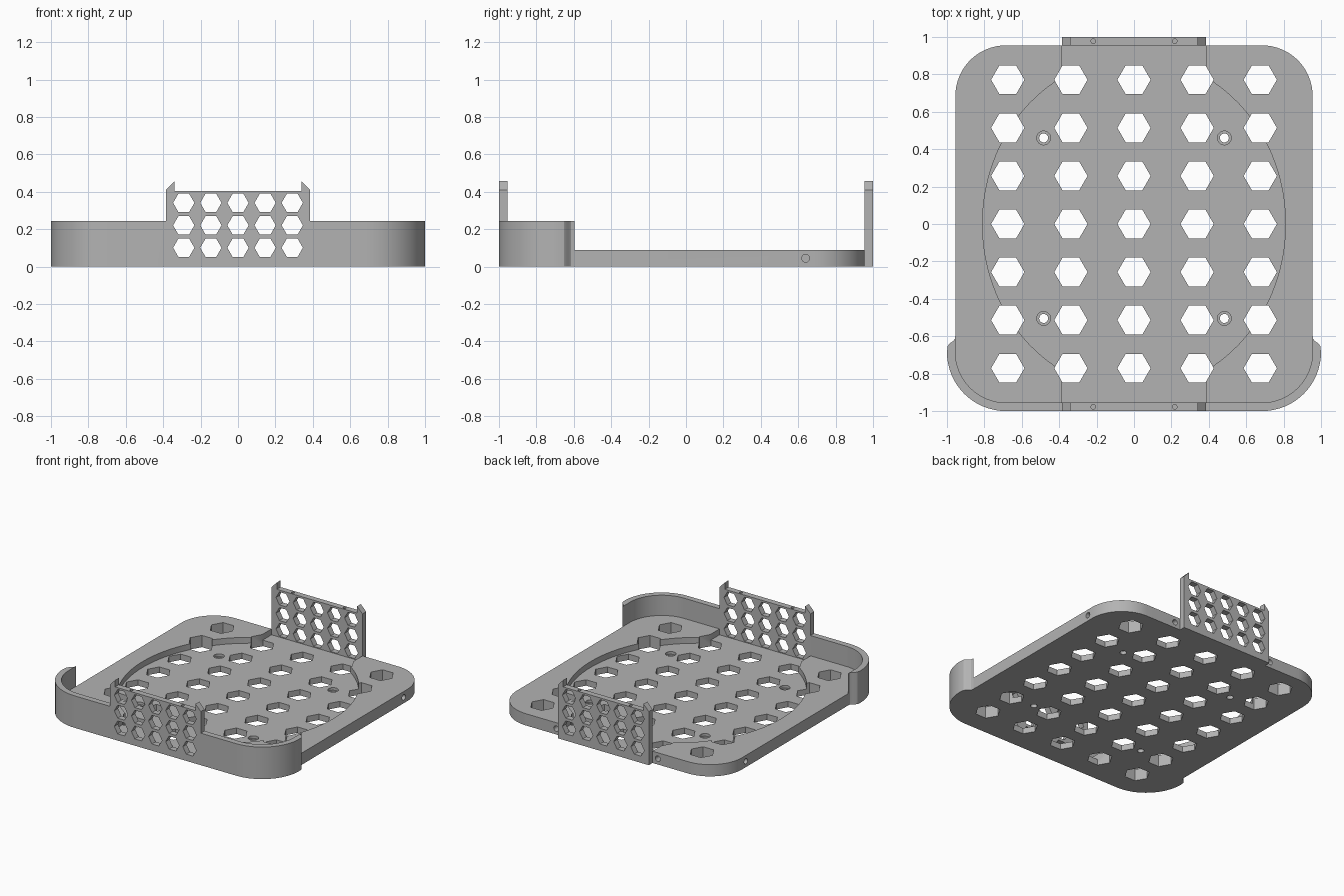
import bpy, bmesh, math
from mathutils import Matrix

if "Cube" in bpy.data.objects:
    bpy.data.objects.remove(bpy.data.objects["Cube"])

W, T = 0.955, 0.045            # tray half size, wall thickness
TRAY_H, FLOOR, WALL_H, CLIP_H, CLIP_X = 0.09, 0.045, 0.245, 0.405, 0.385

grey = bpy.data.materials.new("plain grey")
grey.diffuse_color = (0.45, 0.45, 0.45, 1)
grey.use_nodes = True
grey.node_tree.nodes["Principled BSDF"].inputs["Base Color"].default_value = grey.diffuse_color

XY = Matrix.Identity(4)
XZ = Matrix.Rotation(math.pi / 2, 4, 'X')                       # profile in x, z; depth to -y
YZ = Matrix(((0, 0, 1, 0), (1, 0, 0, 0), (0, 1, 0, 0), (0, 0, 0, 1)))  # profile in y, z


def prisms(name, outlines, lo, hi, frame=XY):
    """One object holding an extruded prism for each outline."""
    bm = bmesh.new()
    for pts in outlines:
        a = [bm.verts.new(frame @ Matrix.Translation((x, y, lo)).translation) for x, y in pts]
        b = [bm.verts.new(frame @ Matrix.Translation((x, y, hi)).translation) for x, y in pts]
        bm.faces.new(a)
        bm.faces.new(b)
        for i in range(len(pts)):
            j = (i + 1) % len(pts)
            bm.faces.new((a[i], a[j], b[j], b[i]))
    bmesh.ops.recalc_face_normals(bm, faces=bm.faces)
    me = bpy.data.meshes.new(name)
    bm.to_mesh(me)
    bm.free()
    me.materials.append(grey)
    ob = bpy.data.objects.new(name, me)
    bpy.context.collection.objects.link(ob)
    return ob


def arc(cx, cy, rx, ry, a0, a1, n):
    return [(cx + rx * math.cos(math.radians(a0 + (a1 - a0) * i / n)),
             cy + ry * math.sin(math.radians(a0 + (a1 - a0) * i / n))) for i in range(n + 1)]


def ngon(cx, cy, r, n):
    return arc(cx, cy, r, r, 0, 360, n)[:-1]


def combine(ob, other, op='DIFFERENCE'):
    """Apply a boolean and remove the helper."""
    m = ob.modifiers.new(op, 'BOOLEAN')
    m.operation, m.object, m.solver = op, other, 'EXACT'
    bpy.context.view_layer.update()
    me = bpy.data.meshes.new_from_object(ob.evaluated_get(bpy.context.evaluated_depsgraph_get()))
    ob.modifiers.clear()
    ob.data = me
    bpy.data.objects.remove(other)


def finish(ob):
    ob.data.shade_smooth()
    ob.data.set_sharp_from_angle(angle=math.radians(30))


# Tray: rounded plate
R = 0.27
c = W - R
outline = []
for sx, sy, a in ((1, 1, 0), (-1, 1, 90), (-1, -1, 180), (1, -1, 270)):
    outline += arc(sx * c, sy * c, R, R, a, a + 90, 16)
tray = prisms("tray", [outline], 0, TRAY_H)

# Oval recess running out to the front and back edges
a = math.degrees(math.acos(CLIP_X / 0.81))
recess = ([(CLIP_X, -1.1)] + arc(0, 0, 0.81, 0.89, -a, a, 40) + [(CLIP_X, 1.1), (-CLIP_X, 1.1)]
          + arc(0, 0, 0.81, 0.89, 180 - a, 180 + a, 40) + [(-CLIP_X, -1.1)])
combine(tray, prisms("recess_cutter", [recess], FLOOR, 0.2))

# Hexagonal vents in the tray
combine(tray, prisms("vent_cutter", [ngon(i * 0.3375, j * 0.257, 0.089, 6)
                                     for i in range(-2, 3) for j in range(-3, 4)], -0.1, 0.2))

# Counterbored screw holes
screws = [(x, y) for x in (-0.483, 0.483) for y in (-0.505, 0.46)]
combine(tray, prisms("screw_cutter", [ngon(x, y, 0.024, 24) for x, y in screws], -0.1, 0.2))
combine(tray, prisms("counterbore_cutter", [ngon(x, y, 0.037, 24) for x, y in screws], 0.025, 0.2))

# Small blind holes in the sides and back edge
for s in (-1, 1):
    lo, hi = sorted((s * 0.88, s * 1.1))
    combine(tray, prisms("side_hole_cutter", [ngon(0.64, 0.045, 0.021, 20)], lo, hi, YZ))
combine(tray, prisms("back_hole_cutter", [ngon(x, 0.045, 0.021, 20) for x in (-0.43, 0.43)],
                     -1.1, -0.88, XZ))
finish(tray)


# Clip panel with hooked corners
def clip(name, lo, hi):
    k = CLIP_X - T
    return prisms(name, [[(-CLIP_X, 0), (CLIP_X, 0), (CLIP_X, CLIP_H + 0.005), (k, 0.457),
                          (k, CLIP_H), (-k, CLIP_H), (-k, 0.457), (-CLIP_X, CLIP_H + 0.005)]],
                  lo, hi, XZ)


def pierce(ob, y):
    """Hexagonal vents and blind pin holes of a clip panel."""
    combine(ob, prisms("hex_cutter", [ngon(i * 0.145, z, 0.057, 6)
                                      for i in range(-2, 3) for z in (0.101, 0.221, 0.341)],
                       -y - 0.1, -y + 0.1, XZ))
    combine(ob, prisms("pin_cutter", [ngon(x, y, 0.012, 16) for x in (-0.218, 0.218)], 0.33, 0.6))
    finish(ob)


back = clip("back_clip_panel", -1, -W)
pierce(back, 0.5 * (1 + W))

# Front wall wrapping both front corners, with rounded ends, joined to its clip panel
RO = R + T
half = (arc(c, -c, RO, RO, -90, 0, 16)
        + [(0.996, -0.652), (0.985, -0.638), (0.968, -0.627), (0.958, -0.615), (W, -0.595)]
        + arc(c, -c, R, R, 0, -90, 16))
n = 22
outer, inner = half[:n], half[n:]
wall_outline = (outer + inner + [(-x, y) for x, y in reversed(inner)]
                + [(-x, y) for x, y in reversed(outer)])
wall = prisms("front_wall", [wall_outline], 0, WALL_H)
combine(wall, clip("front_clip_panel", W, 1), 'UNION')
pierce(wall, -0.5 * (1 + W))
